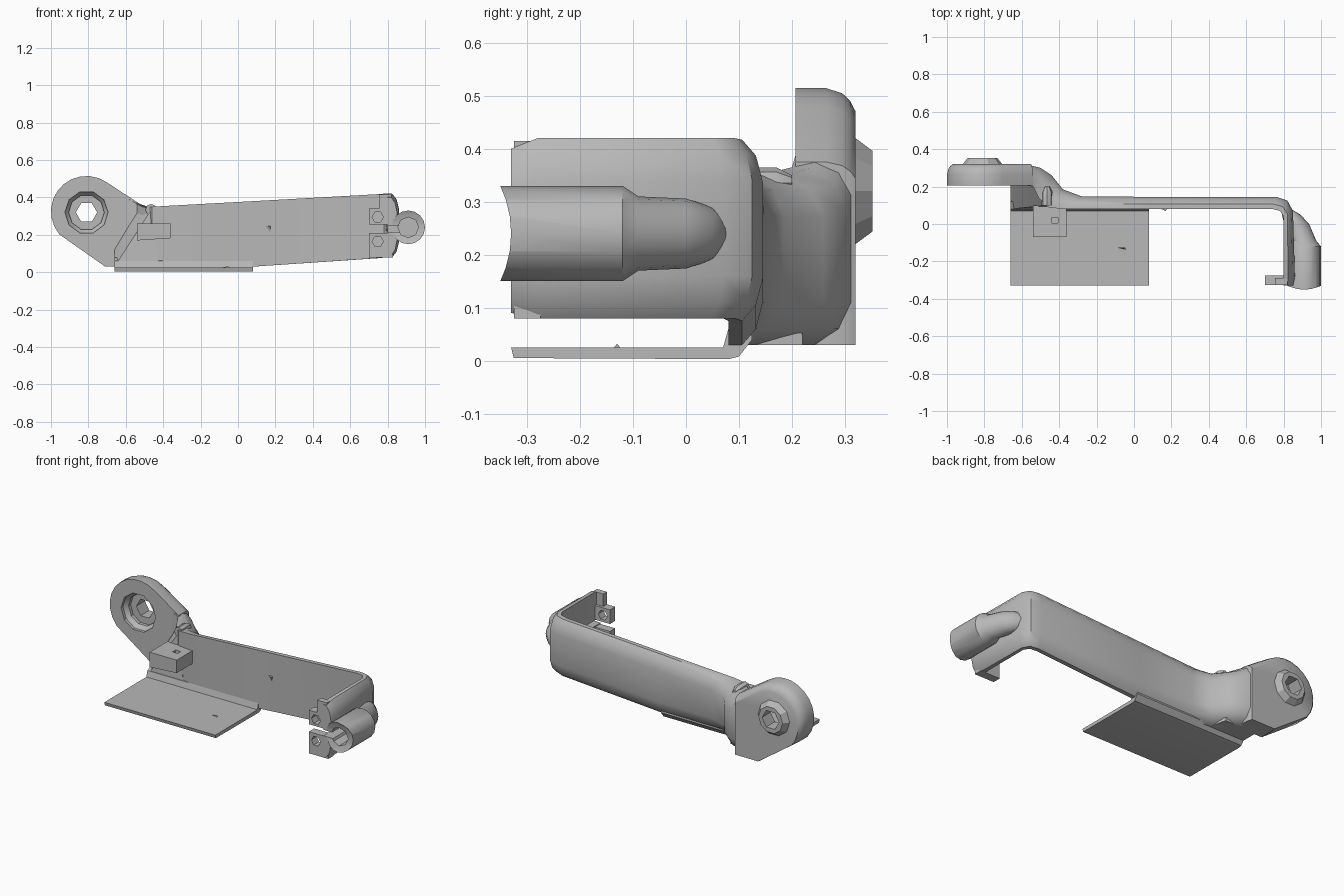
import bpy
import bmesh
from math import sin, cos, radians, tau
from mathutils import Vector

cube = bpy.data.objects.get("Cube")
if cube:
    bpy.data.objects.remove(cube)

grey = bpy.data.materials.new("plain_grey")
grey.use_nodes = True
grey.diffuse_color = (0.48, 0.48, 0.48, 1)
grey.node_tree.nodes["Principled BSDF"].inputs["Base Color"].default_value = (0.48, 0.48, 0.48, 1)


def loft(name, rings):
    """Skin a list of equal-length point rings and cap both ends."""
    bm = bmesh.new()
    loops = [[bm.verts.new(point) for point in ring] for ring in rings]
    count = len(loops[0])
    for first, second in zip(loops, loops[1:]):
        for i in range(count):
            j = (i + 1) % count
            bm.faces.new((first[i], first[j], second[j], second[i]))
    bm.faces.new(loops[0])
    bm.faces.new(loops[-1])
    bmesh.ops.recalc_face_normals(bm, faces=bm.faces)
    mesh = bpy.data.meshes.new(name)
    bm.to_mesh(mesh)
    bm.free()
    mesh.materials.append(grey)
    obj = bpy.data.objects.new(name, mesh)
    bpy.context.collection.objects.link(obj)
    return obj


def hull(name, points):
    """Convex solid around a few corner points."""
    bm = bmesh.new()
    for point in points:
        bm.verts.new(point)
    bmesh.ops.convex_hull(bm, input=bm.verts)
    bmesh.ops.recalc_face_normals(bm, faces=bm.faces)
    mesh = bpy.data.meshes.new(name)
    bm.to_mesh(mesh)
    bm.free()
    mesh.materials.append(grey)
    obj = bpy.data.objects.new(name, mesh)
    bpy.context.collection.objects.link(obj)
    return obj


def box(name, xs, ys, zs):
    return hull(name, [(x, y, z) for x in xs for y in ys for z in zs])


def circle(x, y, z, radius, sides):
    """Ring around the y direction."""
    return [(x + radius * cos(tau * i / sides), y, z + radius * sin(tau * i / sides))
            for i in range(sides)]


def rod(name, x, z, stations, sides):
    return loft(name, [circle(x, y, z, r, sides) for y, r in stations])


def cut(target, cutter):
    """Subtract the cutter and throw it away."""
    mod = target.modifiers.new("cut", "BOOLEAN")
    mod.operation = "DIFFERENCE"
    mod.solver = "EXACT"
    mod.object = cutter
    bpy.context.view_layer.objects.active = target
    bpy.ops.object.modifier_apply(modifier=mod.name)
    bpy.data.objects.remove(cutter)


def smooth(*objects):
    for obj in objects:
        bpy.ops.object.select_all(action="DESELECT")
        obj.select_set(True)
        bpy.context.view_layer.objects.active = obj
        bpy.ops.object.shade_smooth_by_angle(angle=radians(35))


# Bent wall: inner point, outer point, bottom and top at each station
stations = [
    (-.60, .21, -.56, .315, .03, .40), (-.54, .20, -.50, .30, .03, .365),
    (-.51, .14, -.44, .26, .03, .35), (-.46, .09, -.38, .185, .03, .35),
    (-.38, .08, -.28, .148, .03, .355), (.08, .08, .08, .145, .03, .38),
    (.74, .08, .76, .145, .075, .417), (.78, .07, .82, .125, .08, .42),
    (.80, .04, .85, .07, .08, .42), (.80, -.28, .86, -.28, .08, .42),
    (.80, -.33, .85, -.33, .09, .40),
]
rings = []
for xi, yi, xo, yo, low, high in stations:
    inner, outer = Vector((xi, yi, 0)), Vector((xo, yo, 0))
    section = [(0, low), (.4, low), (.8, low + .03), (1, low + .08),
               (1, high - .08), (.8, high - .03), (.4, high), (0, high)]
    rings.append([inner.lerp(outer, t) + Vector((0, 0, z)) for t, z in section])
wall = loft("bent_wall", rings)

# Teardrop eye plate with a rounded back edge
outline = [(-.81 + .19 * cos(radians(a)), .325 + .19 * sin(radians(a)))
           for a in range(55, 221, 15)]
outline += [(-.71, .03), (-.62, .03), (-.54, .03), (-.54, .375)]
eye = loft("eye_plate", [
    [(-.66 + (x + .66) * s, y, .03 + (z - .03) * s) for x, z in outline]
    for y, s in ((.207, 1), (.265, 1), (.295, .98), (.31, .95), (.32, .91))])
boss = rod("eye_boss", -.81, .32, [(.29, .105), (.32, .105), (.352, .08)], 10)

# Recess and hexagonal through hole
cut(eye, rod("recess_cutter", -.81, .32, [(.15, .115), (.225, .115), (.25, .095), (.27, .095)], 10))
for part in (eye, boss):
    cut(part, rod("hole_cutter", -.81, .32, [(.1, .057), (.4, .057)], 6))

# Sloped gusset between the eye plate and the wall
gusset = hull("bend_gusset", [
    (-.66, .08, .03), (-.66, .22, .03), (-.42, .08, .03), (-.45, .22, .03),
    (-.66, .22, .13), (-.65, .10, .06), (-.53, .21, .34), (-.46, .10, .34),
    (-.55, .13, .13)])
bump = rod("bend_bump", -.465, .335, [(.10, .03), (.17, .03), (.20, .015)], 8)

# Thin bottom flange curling up into the wall
flange_profile = [(-.33, .025), (.07, .025), (.08, .06), (.12, .08),
                  (.125, .04), (.10, .008), (.08, .003), (-.325, .005)]
flange = loft("bottom_flange", [[(x, y, z) for y, z in flange_profile]
                                for x in (-.66, .08)])
flange_nub = hull("flange_nub", [
    (-.11, -.125, .02), (-.04, -.14, .02), (-.05, -.12, .02), (-.05, -.13, .032)])
wall_nub = hull("wall_nub", [
    (.12, .09, .25), (.18, .09, .25), (.17, .09, .19), (.17, .07, .245)])

# Front tab with a small hole from above
tab = hull("front_tab", [(x, y, z) for x, low in ((-.54, .17), (-.36, .182))
                         for y in (-.07, .10) for z in (low, .26)])
cut(tab, box("tab_cutter", (-.44, -.405), (.005, .035), (.22, .3)))

# Clamp ears with hexagonal screw holes
upper_ear = box("upper_clamp_ear", (.70, .83), (-.325, -.275), (.255, .34))
lower_ear = box("lower_clamp_ear", (.70, .83), (-.325, -.275), (.08, .21))
lip = box("clamp_lip", (.755, .82), (-.325, -.29), (.33, .415))
for ear, z in ((upper_ear, .295), (lower_ear, .165)):
    cut(ear, rod("ear_cutter", .747, z, [(-.4, .03), (-.2, .03)], 6))

# Hollow barrel that tapers back into the wall
barrel = loft("barrel", [circle(x, y, .24, r, 16) for y, x, r in (
    (-.352, .91, .09), (-.12, .91, .09), (-.09, .905, .07),
    (0, .87, .066), (.05, .84, .05), (.08, .82, .02))])
cut(barrel, rod("bore_cutter", .91, .24, [(-.5, .055), (-.14, .055)], 8))
scallop = [(-.54 + .21 * cos(tau * i / 40), .24 + .21 * sin(tau * i / 40)) for i in range(40)]
cut(barrel, loft("scallop_cutter", [[(x, y, z) for y, z in scallop] for x in (.7, 1.1)]))

# Clamp slot
for part in (wall, barrel):
    cut(part, box("slot_cutter", (.69, .88), (-.4, -.15), (.215, .25)))

smooth(wall, eye, gusset, bump, flange, barrel)
